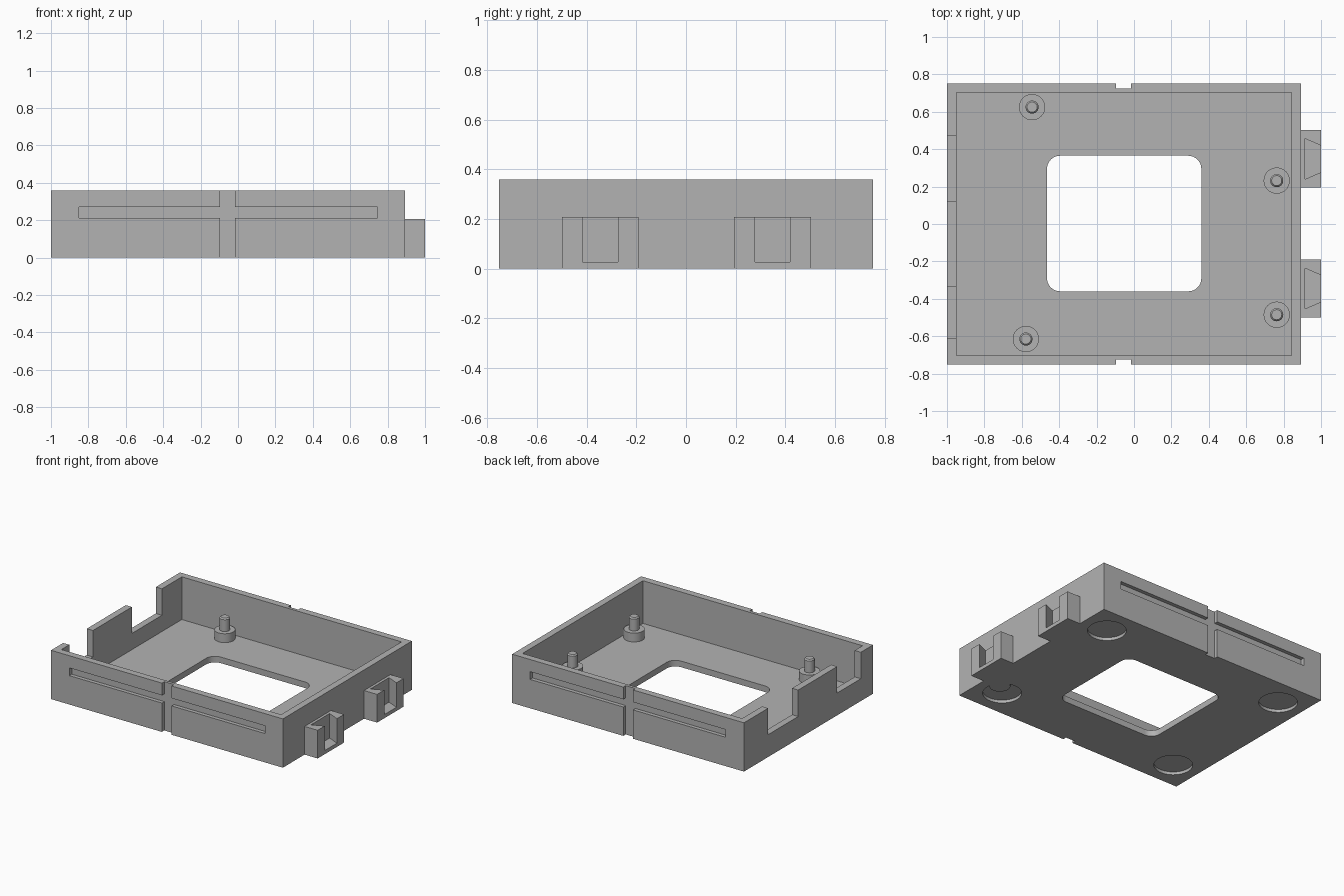
import bpy, bmesh, math

if "Cube" in bpy.data.objects:
    bpy.data.objects.remove(bpy.data.objects["Cube"])

gray = bpy.data.materials.new("plain gray")
gray.diffuse_color = (0.45, 0.45, 0.45, 1)
gray.use_nodes = True
gray.node_tree.nodes["Principled BSDF"].inputs["Base Color"].default_value = gray.diffuse_color

X0, X1, Y, H = -1.0, 0.893, 0.752, 0.36   # tray outer limits
WALL, FLOOR = 0.05, 0.045


def prism(name, outline, z0, z1):
    """Solid made by raising a counter-clockwise outline from z0 to z1."""
    bm = bmesh.new()
    base = bm.faces.new([bm.verts.new((x, y, z0)) for x, y in outline])
    top = bmesh.ops.extrude_face_region(bm, geom=[base])["geom"]
    bmesh.ops.translate(bm, vec=(0, 0, z1 - z0),
                        verts=[v for v in top if isinstance(v, bmesh.types.BMVert)])
    bmesh.ops.recalc_face_normals(bm, faces=bm.faces)
    mesh = bpy.data.meshes.new(name)
    bm.to_mesh(mesh)
    bm.free()
    mesh.materials.append(gray)
    ob = bpy.data.objects.new(name, mesh)
    bpy.context.collection.objects.link(ob)
    return ob


def box(name, x0, x1, y0, y1, z0, z1):
    return prism(name, [(x0, y0), (x1, y0), (x1, y1), (x0, y1)], z0, z1)


def circle(cx, cy, r, n=48):
    return [(cx + r * math.cos(2 * math.pi * i / n),
             cy + r * math.sin(2 * math.pi * i / n)) for i in range(n)]


def rounded_rect(x0, x1, y0, y1, r, n=8):
    pts = []
    corners = [(x1 - r, y1 - r), (x0 + r, y1 - r), (x0 + r, y0 + r), (x1 - r, y0 + r)]
    for k, (cx, cy) in enumerate(corners):
        for i in range(n + 1):
            a = math.pi / 2 * (k + i / n)
            pts.append((cx + r * math.cos(a), cy + r * math.sin(a)))
    return pts


def select(ob):
    bpy.ops.object.select_all(action="DESELECT")
    ob.select_set(True)
    bpy.context.view_layer.objects.active = ob


def cut(ob, cutter):
    """Subtract the cutter and throw it away."""
    mod = ob.modifiers.new("cut", "BOOLEAN")
    mod.operation, mod.solver, mod.object = "DIFFERENCE", "EXACT", cutter
    select(ob)
    bpy.ops.object.modifier_apply(modifier=mod.name)
    bpy.data.objects.remove(cutter)


def smooth(ob):
    select(ob)
    bpy.ops.object.shade_smooth_by_angle(angle=math.radians(30))


# Open tray with a rounded window in the floor
tray = box("tray", X0, X1, -Y, Y, 0, H)
cut(tray, box("cavity", X0 + WALL, X1 - WALL, -Y + WALL, Y - WALL, FLOOR, 1))
cut(tray, prism("floor_window", rounded_rect(-0.465, 0.36, -0.36, 0.365, 0.07), -0.1, 0.2))

# Connector openings in the left wall
for y0, y1 in ((0.12, 0.47), (-0.61, -0.335)):
    cut(tray, box("opening", X0 - 0.1, X0 + 0.1, y0, y1, 0.165, 1))

# Vertical notch and horizontal groove on the front and back walls
for s in (-1, 1):
    ya, yb = sorted((s * (Y - 0.028), s * (Y + 0.1)))
    cut(tray, box("notch", -0.095, -0.015, ya, yb, -0.1, 1))
    cut(tray, box("groove", -0.85, 0.745, ya, yb, 0.213, 0.27))

# Round foot recesses underneath
for x in (-0.8, 0.693):
    for y in (-0.545, 0.545):
        cut(tray, prism("foot_recess", circle(x, y, 0.13), -0.1, 0.022))
smooth(tray)

# Standoffs: a boss with a chamfered locating pin
profile = [(0.07, 0.0005), (0.07, 0.11), (0.035, 0.11), (0.035, 0.197), (0.027, 0.206)]
for i, (x, y) in enumerate([(-0.545, 0.625), (0.763, 0.232),
                            (0.763, -0.485), (-0.578, -0.615)]):
    bm = bmesh.new()
    rings = [[bm.verts.new((px, py, z)) for px, py in circle(x, y, r, 32)] for r, z in profile]
    bm.faces.new(rings[0][::-1])
    bm.faces.new(rings[-1])
    for a, b in zip(rings, rings[1:]):
        for k in range(32):
            j = (k + 1) % 32
            bm.faces.new((a[k], a[j], b[j], b[k]))
    mesh = bpy.data.meshes.new(f"standoff_{i + 1}")
    bm.to_mesh(mesh)
    bm.free()
    mesh.materials.append(gray)
    ob = bpy.data.objects.new(mesh.name, mesh)
    bpy.context.collection.objects.link(ob)
    smooth(ob)

# Dovetail mounting sockets on the right wall, open at the top
for i, c in enumerate((-0.345, 0.348)):
    socket = box(f"mount_socket_{i + 1}", X1, 1.0, c - 0.154, c + 0.154, 0, 0.208)
    slope = (0.109 - 0.071) / (1.0 - 0.913)
    w = 0.071 - slope * 0.05
    cut(socket, prism("dovetail", [(0.913, c - 0.109), (1.05, c - w),
                                   (1.05, c + w), (0.913, c + 0.109)], 0.027, 0.5))
